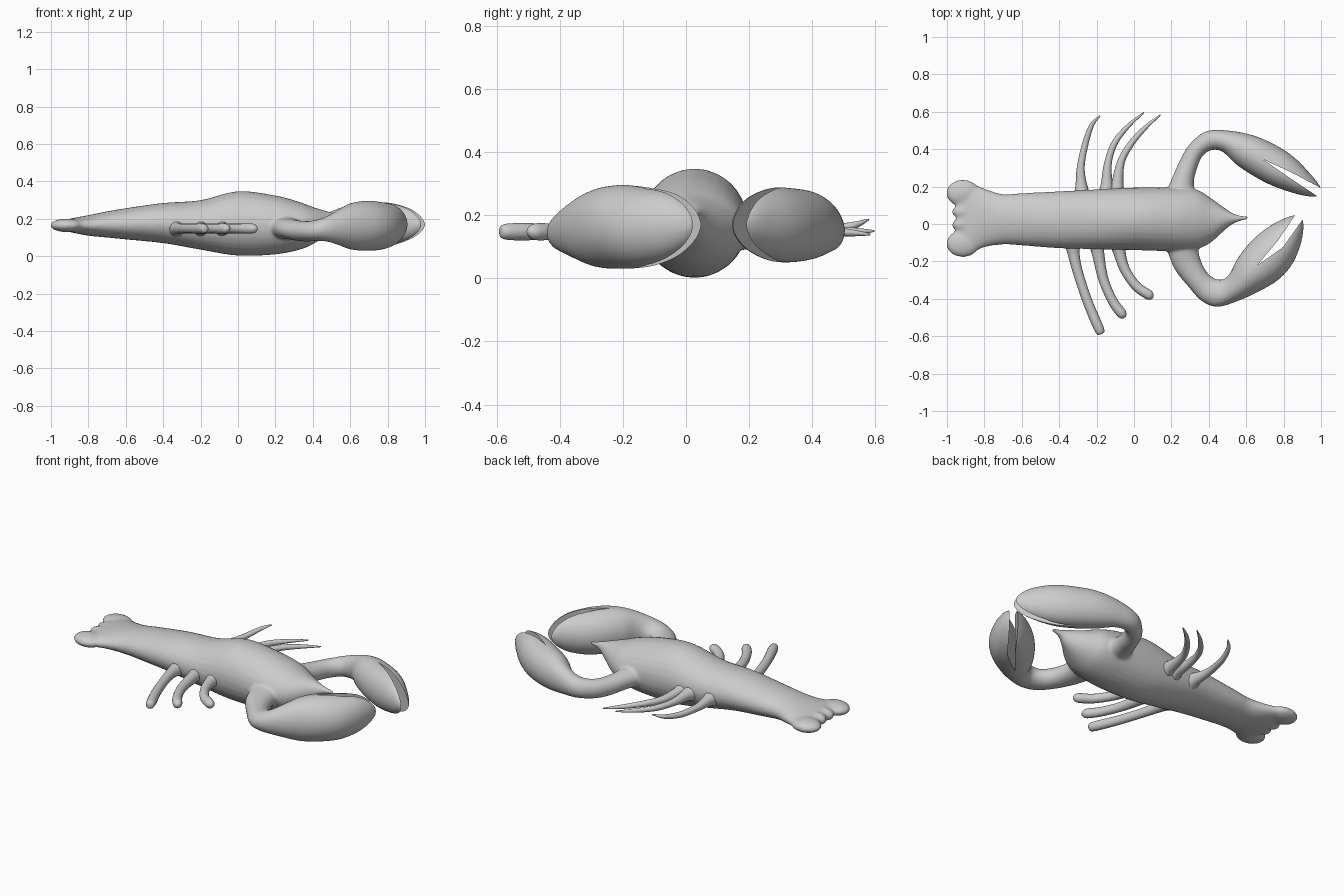
import bpy
import bmesh
import math
from mathutils import Vector

cube = bpy.data.objects.get("Cube")
if cube:
    bpy.data.objects.remove(cube, do_unlink=True)

grey = bpy.data.materials.new("shell grey")
grey.use_nodes = True
shell_colour = (0.6, 0.6, 0.6, 1)
grey.diffuse_color = shell_colour
grey.node_tree.nodes["Principled BSDF"].inputs["Base Color"].default_value = shell_colour


def new_object(name, bm):
    bmesh.ops.recalc_face_normals(bm, faces=bm.faces)
    mesh = bpy.data.meshes.new(name)
    bm.to_mesh(mesh)
    bm.free()
    mesh.materials.append(grey)
    obj = bpy.data.objects.new(name, mesh)
    bpy.context.collection.objects.link(obj)
    return obj


def smooth_rows(rows, steps=5):
    """Pass a smooth spline through the rows of numbers."""
    rows = [Vector(r) for r in rows]
    out = []
    for i in range(len(rows) - 1):
        a, b, c = rows[max(i - 1, 0)], rows[i], rows[i + 1]
        d = rows[min(i + 2, len(rows) - 1)]
        for s in range(steps):
            t = s / steps
            out.append(b + (c - a) * (t / 2)
                       + (a * 2 - b * 5 + c * 4 - d) * (t * t / 2)
                       + (b * 3 - a - c * 3 + d) * (t ** 3 / 2))
    return out + [rows[-1]]


def loft(bm, rows, sides=28):
    """Join oval rings, each given by two side points and a height range."""
    rings = []
    for ox, oy, ix, iy, low, high in smooth_rows(rows):
        ring = []
        for k in range(sides):
            angle = math.tau * k / sides
            c, s = math.cos(angle) / 2, math.sin(angle) / 2
            ring.append(bm.verts.new(((ox + ix) / 2 + (ox - ix) * c,
                                      (oy + iy) / 2 + (oy - iy) * c,
                                      (low + high) / 2 + (high - low) * s)))
        rings.append(ring)
    for a, b in zip(rings, rings[1:]):
        for k in range(sides):
            n = (k + 1) % sides
            bm.faces.new((a[k], a[n], b[n], b[k]))
    bm.faces.new(rings[0][::-1])
    bm.faces.new(rings[-1])


def leg(name, points, radii, heights):
    """A round limb along a path on the ground plane, with a rounded tip."""
    path = [Vector(p) for p in points]
    end = path[-1] + (path[-1] - path[-2]).normalized() * radii[-1]
    path.append(end)
    radii = radii + [radii[-1] * 0.3]
    heights = heights + [heights[-1]]
    rows = []
    for i, p in enumerate(path):
        along = (path[min(i + 1, len(path) - 1)] - path[max(i - 1, 0)]).normalized()
        side = Vector((-along.y, along.x)) * radii[i]
        rows.append((*(p + side), *(p - side), heights[i] - radii[i], heights[i] + radii[i]))
    bm = bmesh.new()
    loft(bm, rows, 16)
    return new_object(name, bm)


# Trunk from tail to beak: x, right edge, left edge, bottom, top
trunk = [(-.95, -.1, .16, .15, .185), (-.9, -.165, .225, .13, .2),
         (-.8, -.125, .19, .11, .22), (-.7, -.11, .16, .1, .24),
         (-.6, -.115, .165, .09, .257), (-.4, -.13, .175, .07, .285),
         (-.2, -.135, .185, .035, .3), (0, -.14, .195, .003, .348),
         (.2, -.145, .195, .01, .325), (.33, -.135, .185, .035, .29),
         (.41, -.1, .14, .07, .26), (.5, -.02, .075, .13, .235),
         (.55, .01, .05, .175, .22), (.61, .025, .042, .19, .207)]
# Arms with claws: outer x y, inner x y, bottom, top
left_arm = [(.14, .1, .34, .1, .09, .22), (.2, .24, .32, .21, .09, .2),
            (.25, .35, .335, .29, .08, .19), (.3, .43, .365, .36, .08, .19),
            (.39, .498, .415, .395, .085, .205), (.52, .498, .475, .385, .08, .24),
            (.65, .47, .55, .315, .06, .275), (.78, .41, .65, .25, .05, .287),
            (.87, .345, .75, .2, .055, .287), (.95, .26, .87, .16, .085, .26),
            (.99, .21, .95, .145, .12, .22), (1.005, .185, .98, .145, .15, .19)]
right_arm = [(.16, -.08, .34, -.08, .09, .22), (.21, -.23, .35, -.17, .09, .2),
             (.29, -.335, .385, -.25, .08, .19), (.365, -.415, .43, -.29, .08, .19),
             (.45, -.443, .48, -.295, .08, .21), (.56, -.41, .515, -.26, .06, .25),
             (.67, -.36, .55, -.19, .035, .285), (.77, -.3, .61, -.11, .03, .297),
             (.84, -.225, .69, -.035, .035, .29), (.885, -.13, .77, .015, .06, .275),
             (.905, -.04, .83, .04, .1, .24), (.905, .02, .865, .05, .14, .2)]
body_bm = bmesh.new()
loft(body_bm, [(x, left, x, right, low, high) for x, right, left, low, high in trunk])
loft(body_bm, left_arm)
loft(body_bm, right_arm)

# Tail fan: two broad outer lobes and two small inner ones, mirrored
middle = .03
for side in (-1, 1):
    for offset, x, length, width in ((.135, -.915, .09, .073), (.035, -.915, .06, .035)):
        verts = bmesh.ops.create_uvsphere(body_bm, u_segments=24, v_segments=12, radius=1)["verts"]
        bmesh.ops.scale(body_bm, vec=(length, width, .036), verts=verts)
        bmesh.ops.translate(body_bm, vec=(x, middle + side * offset, .165), verts=verts)
body = new_object("body_with_claws", body_bm)

# Fuse trunk, arms and fan into one soft skin
remesh = body.modifiers.new("fuse", "REMESH")
remesh.mode = "VOXEL"
remesh.voxel_size = .008
soften = body.modifiers.new("soften", "SMOOTH")
soften.factor = .5
soften.iterations = 12

# Claw slits
slits = {"left": [(.69, .345), (.85, .272), (1.03, .175), (1.0, .135), (.85, .235)],
         "right": [(.658, -.222), (.77, -.088), (.87, .06), (.91, .035), (.795, -.125)]}
cutters = []
for name, outline in slits.items():
    bm = bmesh.new()
    face = bm.faces.new([bm.verts.new((x, y, -.1)) for x, y in outline])
    grown = bmesh.ops.extrude_face_region(bm, geom=[face])["geom"]
    bmesh.ops.translate(bm, vec=(0, 0, .6),
                        verts=[g for g in grown if isinstance(g, bmesh.types.BMVert)])
    cutter = new_object(name + "_slit_cutter", bm)
    cutter.hide_render = True
    cut = body.modifiers.new(name + " slit", "BOOLEAN")
    cut.operation = "DIFFERENCE"
    cut.object = cutter
    cutters.append(cutter)

bpy.ops.object.select_all(action="DESELECT")
body.select_set(True)
bpy.context.view_layer.objects.active = body
bpy.ops.object.convert(target="MESH")
for cutter in cutters:
    bpy.data.objects.remove(cutter, do_unlink=True)

# Thin curved legs on the left, blunt legs on the right; bases flare into the trunk
thin = [.06, .035, .021, .017, .012, .004]
blunt = [.055, .035, .027, .026, .026]
left_paths = [[(-.28, .13), (-.28, .19), (-.285, .3), (-.26, .43), (-.225, .53), (-.185, .575)],
              [(-.15, .14), (-.145, .2), (-.14, .32), (-.105, .43), (-.035, .52), (.045, .59)],
              [(-.09, .14), (-.09, .2), (-.07, .33), (-.015, .43), (.06, .515), (.135, .578)]]
right_paths = [[(-.325, -.08), (-.325, -.14), (-.305, -.24), (-.25, -.41), (-.185, -.565)],
               [(-.205, -.08), (-.195, -.14), (-.165, -.29), (-.115, -.41), (-.065, -.48)],
               [(-.09, -.08), (-.08, -.14), (-.05, -.24), (.01, -.33), (.08, -.38)]]
parts = [body]
for place, left, right, tip in zip(("rear", "middle", "front"), left_paths, right_paths,
                                   (.185, .15, .14)):
    parts.append(leg(place + "_left_leg", left, thin, [.15] * 4 + [(tip + .15) / 2, tip]))
    parts.append(leg(place + "_right_leg", right, blunt, [.148] * 5))

# Smooth shading that keeps the claw slits crisp
for part in parts:
    part.select_set(True)
bpy.ops.object.shade_smooth_by_angle(angle=math.radians(45))
